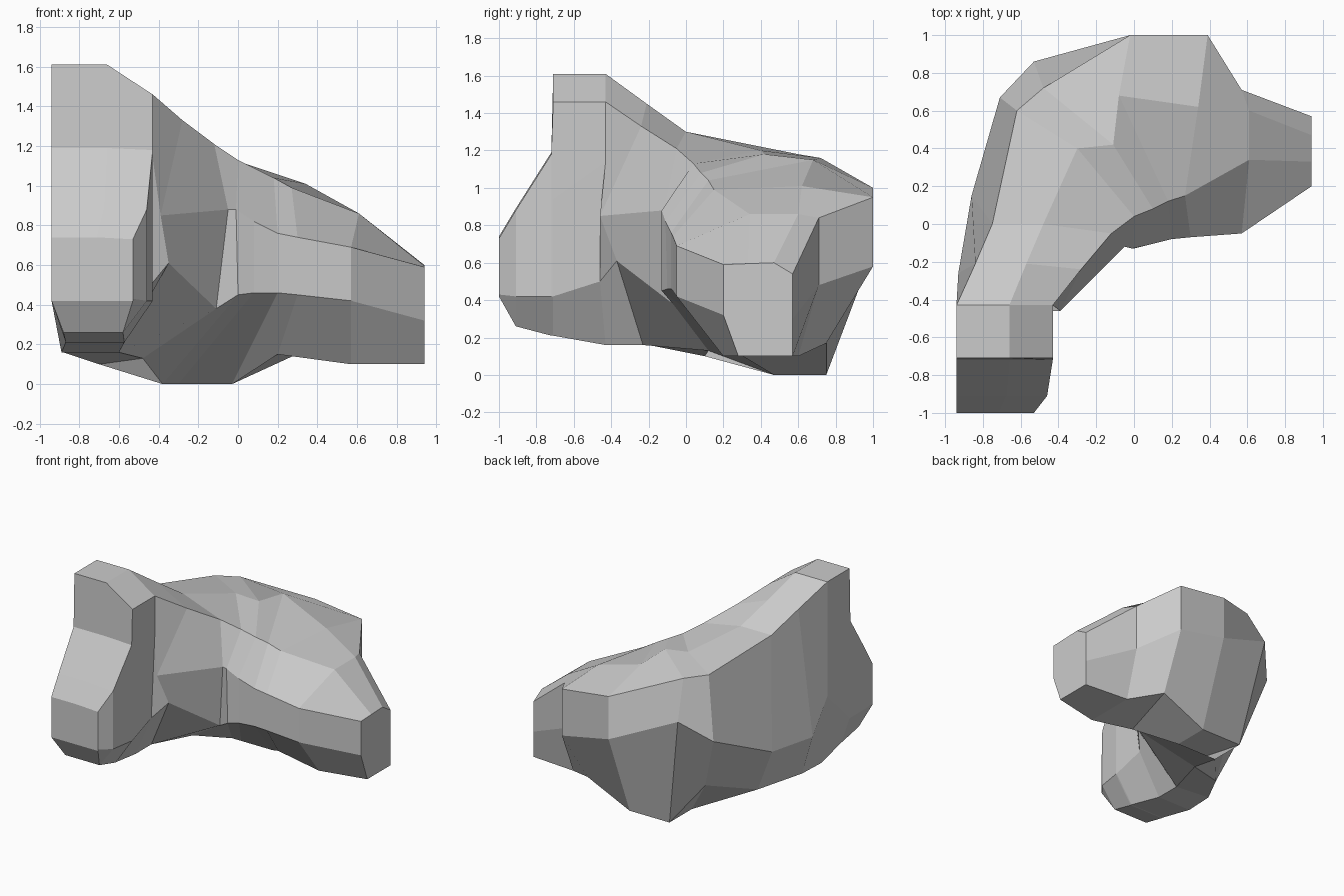
import bpy, bmesh

rings = []


def column_section(y, right, bottom, side, shoulder, top, inset):
    """Boxy slice of the front column with a chamfered base and top corner."""
    w = right + 0.94
    rings.append([(right - w * u, y, z) for u, z in (
        (inset, bottom), (0, side), (0, (side + shoulder) / 2), (0, shoulder),
        (0.45, top), (1, top), (1, side), (1 - inset / 2, bottom))])


def section(*points):
    """Slice running from the inner foot, up and over, to the outer foot."""
    rings.append(points)


# Front column, from its bulging front face back to the tall crest
column_section(-1.00, -0.53, 0.42, 0.43, 0.73, 0.74, 0.0)
column_section(-0.91, -0.46, 0.26, 0.42, 0.88, 0.89, 0.25)
column_section(-0.72, -0.43, 0.21, 0.42, 1.18, 1.19, 0.28)
column_section(-0.71, -0.43, 0.21, 0.42, 1.46, 1.61, 0.28)
section((-.60, -.43, .16), (-.44, -.46, .50), (-.43, -.43, 1.14), (-.43, -.43, 1.46),
        (-.66, -.43, 1.61), (-.94, -.43, 1.61), (-.94, -.43, .70), (-.89, -.43, .16))

# Neck, sweeping round into the main mass
section((-.60, -.23, .16), (-.35, -.37, .61), (-.39, -.46, .85), (-.28, -.24, 1.33),
        (-.57, -.21, 1.45), (-.84, -.21, 1.45), (-.93, -.26, .44), (-.88, -.20, .16))
section((-.48, .12, .13), (-.11, -.07, .38), (-.05, -.12, .88), (-.12, -.05, 1.21),
        (-.48, .00, 1.30), (-.75, .00, 1.30), (-.86, .15, .46), (-.70, .10, .10))

# Main mass with its small flat base and undercut back
section((-.38, .47, .00), (.00, -.13, .45), (-.01, -.13, .88), (.00, .04, 1.13),
        (-.30, .40, 1.20), (-.62, .60, 1.18), (-.71, .67, .70), (-.50, .47, .22))
section((-.30, .47, .00), (.08, -.10, .46), (.08, -.11, .82), (.10, .08, 1.08),
        (-.11, .42, 1.18), (-.48, .72, 1.16), (-.53, .86, .88), (-.38, .75, .00))
section((-.03, .47, .00), (.20, -.08, .46), (.20, -.08, .76), (.18, .12, 1.04),
        (-.08, .68, 1.15), (-.02, 1.0, 1.00), (-.02, 1.0, .66), (-.03, .75, .00))

# Right arm, tapering to a blunt end
section((.20, .22, .15), (.30, -.07, .45), (.30, -.07, .74), (.27, .15, .99),
        (.34, .62, 1.01), (.39, 1.0, .95), (.39, 1.0, .58), (.34, .75, .17))
section((.57, .20, .10), (.57, -.05, .42), (.57, -.05, .69), (.61, .34, .86),
        (.61, .60, .86), (.57, .71, .84), (.57, .71, .48), (.57, .60, .10))
section((.94, .28, .10), (.94, .20, .32), (.94, .20, .59), (.94, .33, .595),
        (.94, .47, .60), (.94, .57, .54), (.94, .57, .30), (.94, .57, .10))

# Skin the slices into one faceted rock
bm = bmesh.new()
loops = [[bm.verts.new(p) for p in ring] for ring in rings]
for a, b in zip(loops, loops[1:]):
    for i in range(8):
        j = (i + 1) % 8
        bm.faces.new((a[i], a[j], b[j], b[i]))
bm.faces.new(loops[0])
bm.faces.new(loops[-1])
bmesh.ops.remove_doubles(bm, verts=bm.verts, dist=0.004)
bmesh.ops.recalc_face_normals(bm, faces=bm.faces)
mesh = bpy.data.meshes.new("rock")
bm.to_mesh(mesh)
bm.free()
bpy.context.collection.objects.link(bpy.data.objects.new("rock", mesh))
